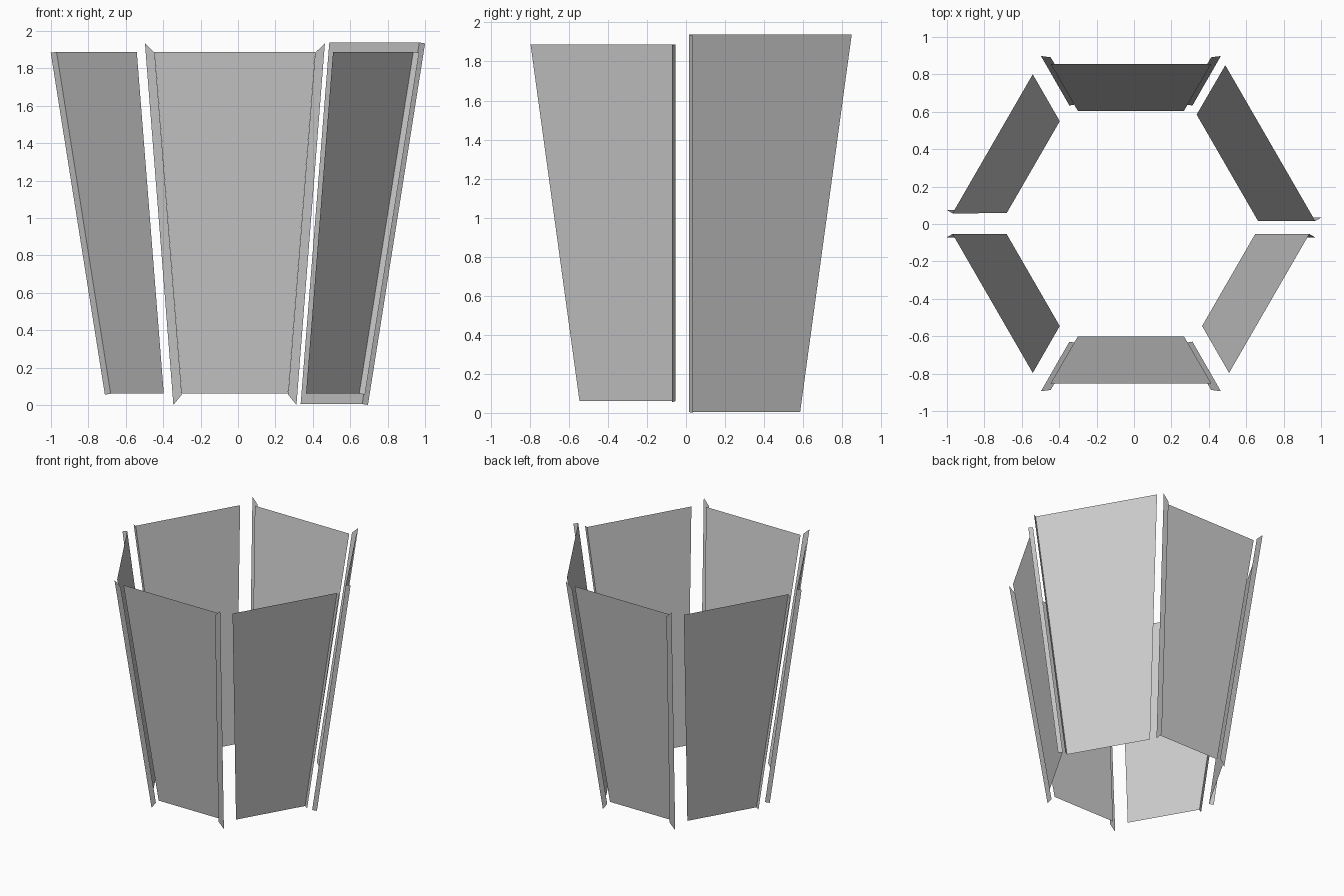
import bpy
from math import radians, sin, cos, atan
from mathutils import Vector

if "Cube" in bpy.data.objects:
    bpy.data.objects.remove(bpy.data.objects["Cube"])

CENTRE = Vector((-0.0165, 0.002, 0))
SLOPE = 0.137                      # outward lean per unit of height
LEAN = atan(SLOPE)
THICK = 0.036                      # offset between inner and outer skins
# (half width at bottom, half width at top, bottom z, top z)
INNER = (0.284, 0.429, 0.06, 1.888)
OUTER = (0.329, 0.481, 0.005, 1.938)


def point(angle, u, z, offset=0.0):
    """Point on a leaning hexagon side, optionally pushed along its normal."""
    a = radians(angle)
    radial = Vector((cos(a), sin(a), 0))
    tangent = Vector((-sin(a), cos(a), 0))
    normal = radial * cos(LEAN) - Vector((0, 0, sin(LEAN)))
    p = CENTRE + radial * (0.595 + SLOPE * z) + tangent * u
    return p + Vector((0, 0, z)) + normal * offset


def make(name, quads):
    verts = [p for q in quads for p in q]
    faces = [tuple(range(i * 4, i * 4 + 4)) for i in range(len(quads))]
    mesh = bpy.data.meshes.new(name)
    mesh.from_pydata(verts, [], faces)
    ob = bpy.data.objects.new(name, mesh)
    bpy.context.collection.objects.link(ob)


def sheet(angle, shape):
    b, t, z0, z1 = shape
    return [point(angle, -b, z0), point(angle, b, z0),
            point(angle, t, z1), point(angle, -t, z1)]


def edge_wall(angle, shape, side):
    """Thin wall running outward from one slanted edge."""
    b, t, z0, z1 = shape
    return [point(angle, side * b, z0), point(angle, side * b, z0, THICK),
            point(angle, side * t, z1, THICK), point(angle, side * t, z1)]


def edge_strip(angle, side):
    """Mitred strip on the outer skin, beside a slanted edge."""
    ib, it, iz0, iz1 = INNER
    ob, ot, oz0, oz1 = OUTER
    q = [(ib, iz0), (ob, oz0), (ot, oz1), (it, iz1)]
    if side < 0:
        q.reverse()
    return [point(angle, side * u, z, THICK) for u, z in q]


# Front and back panels with a frame strip on both sides
for name, angle in (("front", -90), ("back", 90)):
    make(name + "_panel", [sheet(angle, INNER)])
    make(name + "_frame_strips", [edge_strip(angle, s) for s in (-1, 1)])

# Side panels, each with one edge wall next to the middle gap
for name, angle, side, shape in (("front_left", 210, -1, INNER),
                                 ("back_left", 150, 1, INNER),
                                 ("front_right", -30, 1, INNER),
                                 ("back_right", 30, -1, OUTER)):
    make(name + "_panel", [sheet(angle, shape), edge_wall(angle, shape, side)])
